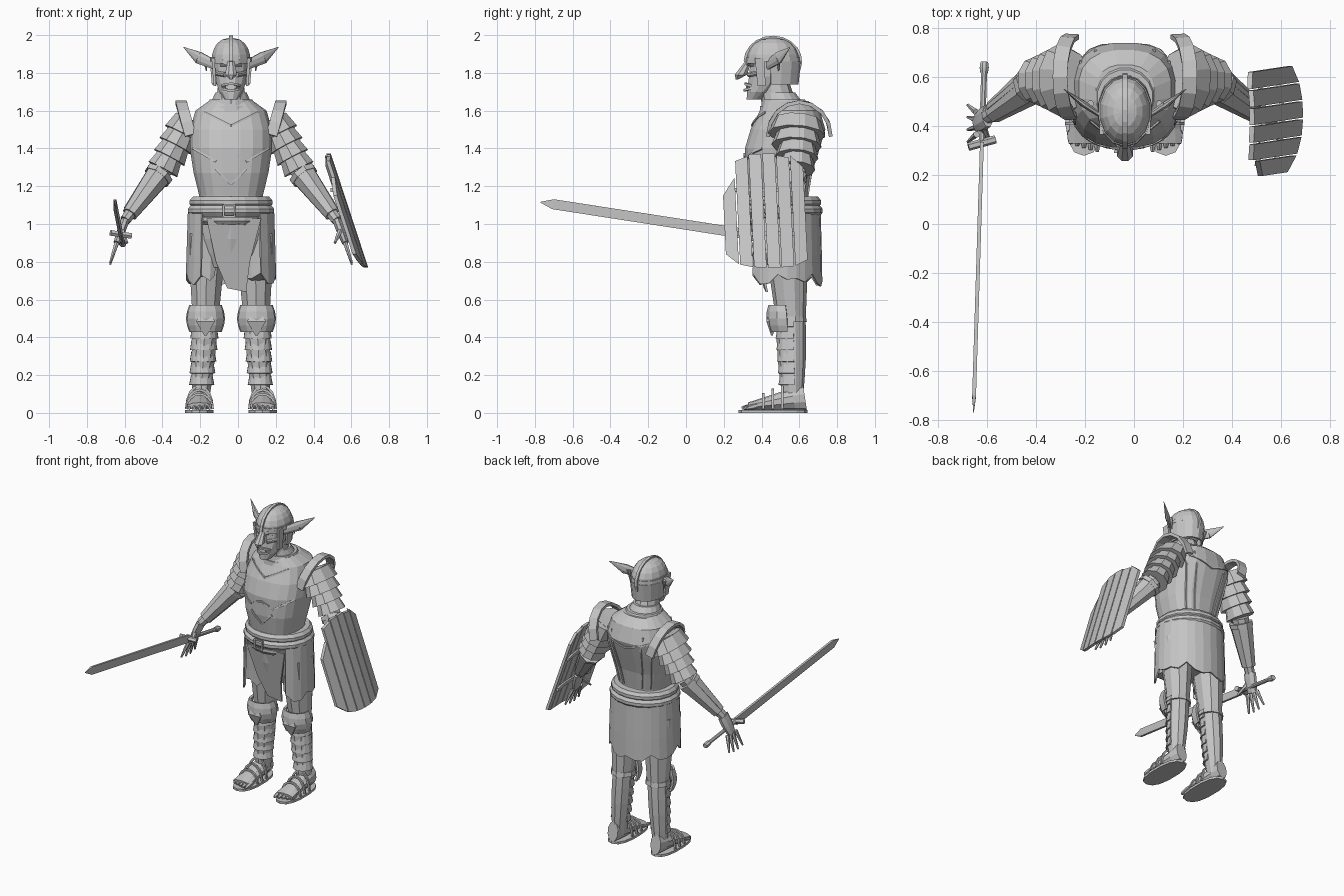
import bpy, bmesh, math, random
from mathutils import Vector

random.seed(4)
if "Cube" in bpy.data.objects:
    bpy.data.objects.remove(bpy.data.objects["Cube"], do_unlink=True)

grey = bpy.data.materials.new("plain grey")
grey.use_nodes = True
grey.diffuse_color = (.55, .55, .55, 1)
grey.node_tree.nodes["Principled BSDF"].inputs["Base Color"].default_value = grey.diffuse_color

BODY_X = -.037           # the body stands slightly off centre
X, Y, Z = Vector((1, 0, 0)), Vector((0, 1, 0)), Vector((0, 0, 1))
SIDES = (("left", 1), ("right", -1))
FRONT_HALF = (-190, 10)
BACK_HALF = (-5, 185)


def build(name, verts, faces, side=1, thick=0):
    mesh = bpy.data.meshes.new(name)
    mesh.from_pydata([(v.x * side + BODY_X, v.y, v.z) for v in verts], [], faces)
    bm = bmesh.new()
    bm.from_mesh(mesh)
    bmesh.ops.recalc_face_normals(bm, faces=bm.faces)
    bm.to_mesh(mesh)
    bm.free()
    mesh.materials.append(grey)
    part = bpy.data.objects.new(name, mesh)
    bpy.context.collection.objects.link(part)
    if thick:
        modifier = part.modifiers.new("thickness", "SOLIDIFY")
        modifier.thickness, modifier.offset = thick, 0


def loft(name, rings, n=8, ref=None, arc=None, power=1, side=1, thick=0, ragged=0):
    """Skin rings of (centre, radius, radius): level, or square to the path if ref is given."""
    first, last = [math.radians(a) for a in (arc or (0, 360))]
    count = n + 1 if arc else n
    end = len(rings) - 1
    verts = []
    for i, (centre, across, along) in enumerate(rings):
        u, v = X, Y
        if ref:
            path = (rings[min(i + 1, end)][0] - rings[max(i - 1, 0)][0]).normalized()
            v = (ref - path * ref.dot(path)).normalized()
            u = v.cross(path)
        for k in range(count):
            angle = first + (last - first) * (k if arc else k + .5) / n
            p, q = [math.copysign(abs(f) ** power, f) for f in (math.cos(angle), math.sin(angle))]
            hem = random.uniform(0, ragged) if i == end else 0
            verts.append(centre + u * p * across + v * q * along - Z * hem)
    faces = [(i * count + k, i * count + (k + 1) % count,
              (i + 1) * count + (k + 1) % count, (i + 1) * count + k)
             for i in range(end) for k in range(n)]
    if not arc:
        faces += [range(count), range(end * count, len(verts))]
    build(name, verts, faces, side, thick)


def toward(a, b, t):
    return a + (b - a) * t


def limb(name, start, end, r_start, r_end, flat=1, swell=0, steps=4, **how):
    start, end = Vector(start), Vector(end)
    rings = []
    for i in range(steps + 1):
        t = i / steps
        r = toward(r_start, r_end, t) + swell * math.sin(math.pi * t)
        rings.append((toward(start, end, t), r, r * flat))
    loft(name, rings, **how)


def sweep(name, points, r, flat=1, ref=Y, n=4, **how):
    loft(name, [(Vector(p), r, r * flat) for p in points], n, ref, **how)


def arch(centre, across, up, turn=180, steps=8):
    angles = [math.radians(turn * i / steps) for i in range(steps + 1)]
    return [Vector(centre) + Vector(across) * math.cos(a) + Vector(up) * math.sin(a) for a in angles]


def prism(name, outline, push, side=1):
    n = len(outline)
    verts = outline + [p + Vector(push) for p in outline]
    walls = [(k, (k + 1) % n, n + (k + 1) % n, n + k) for k in range(n)]
    build(name, verts, [range(n), range(n, n + n)] + walls, side)


# Torso armour: height, depth position, half width, half depth
TORSO = [(1, .5, .18, .17), (1.15, .49, .17, .16), (1.27, .49, .2, .18), (1.4, .51, .22, .2),
         (1.5, .54, .22, .2), (1.6, .55, .19, .16), (1.65, .53, .12, .12)]
loft("cuirass", [(Vector((0, y, z)), rx, ry) for z, y, rx, ry in TORSO], 20, power=.8)


def on_torso(x, z, front):
    low, high = next((a, b) for a, b in zip(TORSO, TORSO[1:]) if a[0] <= z <= b[0])
    t = (z - low[0]) / (high[0] - low[0])
    _, y, rx, ry = [toward(a, b, t) for a, b in zip(low, high)]
    return Vector((x, y - front * ry * max(0, 1 - abs(x / rx) ** 2.5) ** .4, z))


def trim(name, start, end, side, front=1, steps=4):
    spots = [[toward(a, b, i / steps) for a, b in zip(start, end)] for i in range(steps + 1)]
    sweep(name, [on_torso(x, z, front) for x, z in spots], .008, side=side)


for label, side in SIDES:
    trim(label + "_neckline", (0, 1.52), (.14, 1.59), side)
    trim(label + "_belly_lens", (0, 1.37), (.06, 1.35), side)
    trim(label + "_chevron", (0, 1.21), (.08, 1.29), side)
    trim(label + "_belly_edge", (.08, 1.33), (.2, 1.4), side)
    trim(label + "_back_rib", (.07, 1.16), (.12, 1.55), side, front=-1)
    trim(label + "_outer_back_rib", (.12, 1.16), (.18, 1.54), side, front=-1)
    trim(label + "_back_edge", (0, 1.46), (.19, 1.52), side, front=-1)
for i in range(3):
    level, r = Vector((0, .55 - .02 * i, 1.58 + .035 * i)), .165 - .03 * i
    limb(f"gorget_{i}", level, level + Z * .045 - Y * .015, r, r - .02, n=16, steps=1)

# Head
limb("neck", (0, .5, 1.6), (0, .47, 1.75), .09, .07, flat=1.1, n=10)
HEAD = [(1.66, .36, .035, .04), (1.7, .39, .065, .07), (1.78, .44, .09, .11), (1.9, .46, .095, .12)]
loft("head", [(Vector((0, y, z)), rx, ry) for z, y, rx, ry in HEAD], 12)
limb("nose_bridge", (0, .335, 1.87), (0, .29, 1.79), .017, .035, steps=2)
limb("nose_tip", (0, .29, 1.79), (0, .27, 1.765), .034, .007, steps=2)
sweep("upper_lip", arch((0, .35, 1.73), (.045, 0, 0), (0, -.035, .012)), .009, ref=Z)
sweep("lower_lip", arch((0, .35, 1.72), (.045, 0, 0), (0, -.04, -.012)), .009, ref=Z)
for label, side in SIDES:
    sweep(label + "_brow", [(.008, .325, 1.845), (.04, .335, 1.86), (.08, .375, 1.86)], .014, ref=Z, side=side)
    limb(label + "_eye", (.025, .345, 1.84), (.055, .36, 1.84), .008, .008, ref=Z, side=side)
    limb(label + "_cheek", (.03, .33, 1.79), (.085, .4, 1.8), .013, .013, ref=Z, side=side)
    limb(label + "_tusk", (.033, .322, 1.71), (.033, .32, 1.745), .006, .002, side=side)
    limb(label + "_cheek_guard", (.095, .39, 1.88), (.085, .4, 1.73), .012, .01, flat=3, n=4, side=side)
    ear_root, ear_bend, ear_end = [Vector(p) for p in ((.08, .43, 1.84), (.17, .49, 1.88), (.25, .55, 1.935))]
    limb(label + "_ear", ear_root, ear_bend, .01, .014, flat=2.5, ref=Z, side=side)
    limb(label + "_ear_end", ear_bend, ear_end, .014, .001, flat=2.5, ref=Z, side=side)
    limb(label + "_ear_lobe", ear_bend - X * .03, ear_bend - X * .04 - Z * .07, .014, .003, side=side)

# Helmet
BROW_LINE = Vector((0, .46, 1.86))
quarter = [math.radians(a) for a in range(0, 90, 17)]
loft("helmet", [(BROW_LINE + Z * .125 * math.sin(a), .107 * math.cos(a) ** .8, .142 * math.cos(a) ** .8)
                for a in quarter], 14)
limb("helmet_rim", BROW_LINE, BROW_LINE + Z * .025, .112, .11, flat=1.3, n=14, steps=1)
limb("helmet_neck_guard", BROW_LINE, BROW_LINE - Z * .12, .106, .096, flat=1.35, arc=BACK_HALF, thick=.012)
sweep("helmet_crest", arch(BROW_LINE, Y * -.145, Z * .127, turn=220, steps=12), .014, ref=X)

# Belt and cloth
WAIST = Vector((0, .51, 1.07))
for name, lift, r in (("belt", 0, .225), ("upper_belt_roll", .045, .215), ("lower_belt_strap", -.045, .205)):
    limb(name, WAIST + Z * (lift - .03), WAIST + Z * (lift + .03), r - .01, r - .01,
         flat=.92, swell=.02, steps=3, n=18)
limb("hips", (0, .52, .77), WAIST, .14, .2, flat=.85, swell=.02, n=14)
limb("back_skirt", WAIST, WAIST - Z * .32, .225, .235, flat=.88, n=20, arc=(-48, 228), thick=.01, ragged=.08)
flap = [(-.13, 1.03), (-.08, .8), (-.02, .66), (.08, .64), (.1, .8), (.16, 1.03)]
prism("front_flap", [Vector((x, .315 + (1.03 - z) * .26 + x * x, z)) for x, z in flap], Y * .012)
buckle = WAIST - X * .01 - Y * .215
for name, end in (("top", Z), ("bottom", -Z), ("inner", X), ("outer", -X)):
    bar = X if end.z else Z
    sweep(f"buckle_{name}", [buckle + (end - bar) * .03, buckle + (end + bar) * .03], .007)

# Legs
HIP, KNEE, ANKLE = [Vector(p) for p in ((.125, .53, .95), (.135, .555, .5), (.16, .565, .06))]
for label, side in SIDES:
    limb(label + "_thigh", HIP, KNEE, .11, .072, flat=1.1, n=10, side=side)
    limb(label + "_shin", KNEE, ANKLE, .068, .045, flat=1.15, swell=.008, n=10, side=side)
    limb(label + "_thigh_cloth", HIP - Y * .1 + X * .02, HIP - Y * .09 - Z * .2 + X * .03, .08, .07, flat=.3,
         n=7, side=side, ragged=.06)
    for i in range(6):
        t = .2 + i * .14
        spot = toward(ANKLE, KNEE, t)
        limb(f"{label}_greave_{i}", spot, spot + Z * .055, .06 + .014 * t, .048 + .02 * t, flat=1.1,
             steps=1, arc=FRONT_HALF, thick=.01, side=side)
    limb(label + "_knee_band", KNEE - Z * .02, KNEE + Z * .01, .085, .08, n=10, steps=1, side=side)
    limb(label + "_knee_guard", KNEE - Y * .03 - Z * .07, KNEE - Y * .04 + Z * .07, .08, .08, flat=.9,
         swell=.018, n=6, arc=FRONT_HALF, thick=.014, side=side)
    limb(label + "_knee_point", KNEE - Y * .1 - Z * .09, KNEE - Y * .1 + Z * .06, .01, .01, flat=.6,
         swell=.06, steps=2, n=4, side=side)
    # Feet
    middle = Vector((.167, .46, 0))
    loft(label + "_sole", [(middle + Z * h, .077, .182) for h in (0, .016)], 14, power=.8, side=side)
    stations = [i / 5 for i in range(6)]
    loft(label + "_foot", [(middle + Y * (.17 - .3 * t) + Z * (.08 - .045 * t), .04 + .027 * t ** .5, .07 - .05 * t)
                           for t in stations], 10, ref=Z, side=side)
    for i in range(5):
        root = Vector((.113 + .027 * i, .38, .04))
        limb(f"{label}_toe_{i}", root, root - Y * (.085 - .008 * i) - Z * .015, .013, .008, swell=.005,
             n=6, ref=Z, side=side)
    for i in range(3):
        sweep(f"{label}_sandal_strap_{i}", arch(middle + Y * (.05 * i - .05) + Z * .02, X * .07,
                                                Z * (.08 + .022 * i)), .009, side=side)

# Arms
SHOULDER, ELBOW, WRIST, KNUCKLES = [Vector(p) for p in (
    (.22, .59, 1.55), (.36, .58, 1.29), (.56, .44, 1.02), (.605, .41, .9))]
for label, side in SIDES:
    arm = dict(ref=Y, side=side)
    limb(label + "_upper_arm", SHOULDER, ELBOW, .08, .06, flat=1.1, **arm)
    for i in range(4):
        t = i / 3
        spot, r = SHOULDER + Vector((.1, 0, -.185)) * t, .105 - .015 * t
        limb(f"{label}_shoulder_plate_{i}", spot, spot + Vector((.04, -.005, -.075)), r - .02, r,
             flat=1.45 - .35 * t, steps=1, n=10, **arm)
    sweep(label + "_shoulder_fin", arch((.215, .6, 1.47), Y * -.165, (.05, 0, .175)), .014, flat=3, ref=X, side=side)
    limb(label + "_forearm", ELBOW, WRIST, .055, .03, flat=1.1, **arm)
    limb(label + "_vambrace", toward(ELBOW, WRIST, .1), toward(ELBOW, WRIST, .88), .072, .043, flat=1.1, **arm)
    limb(label + "_elbow_cuff", toward(ELBOW, WRIST, .08), toward(ELBOW, WRIST, .16), .08, .078, steps=1, **arm)
    outward = Vector((.04, .02, .035))
    limb(label + "_vambrace_ridge", toward(ELBOW, WRIST, .2) + outward, toward(ELBOW, WRIST, .85) + outward * .7,
         .016, .012, n=4, **arm)
    limb(label + "_palm", WRIST, KNUCKLES, .024, .018, flat=2, swell=.003, **arm)
    for i in range(4):
        spread = 1.5 - i
        root = KNUCKLES + Y * .03 * spread
        limb(f"{label}_finger_{i}", root, root + Vector((.035, .02 * spread, -.12 + .01 * abs(spread))),
             .014, .006, n=6, **arm)
    limb(label + "_thumb", (.58, .4, .97), (.55, .33, .9), .016, .007, n=6, **arm)

# Sword
POINT, HILT = Vector((-.617, -.77, 1.115)), Vector((-.583, .33, .945))
shoulder_of_blade = toward(POINT, HILT, .06)
limb("blade", shoulder_of_blade, HILT, .011, .011, flat=3.4, n=4, ref=Z, steps=1)
limb("blade_point", POINT, shoulder_of_blade, .001, .011, flat=3.4, n=4, ref=Z, steps=1)
guard = Vector((.055, .015, -.008))
limb("sword_guard", HILT - guard, HILT + guard, .017, .017, ref=Y, n=6)
limb("sword_grip", HILT, toward(POINT, HILT, 1.27), .013, .013, ref=Z)
limb("sword_pommel", toward(POINT, HILT, 1.26), toward(POINT, HILT, 1.3), .016, .016, swell=.004, ref=Z)


# Shield of curved planks
def bend(y):
    return (y - .43) / .23


def on_shield(y, z):
    fall = (1.07 - z) / .61
    return Vector((.628 + .2 * fall - .04 * bend(y) ** 2, y + .03 * fall, z))


for i in range(6):
    near = .2 + .073 * i
    edges = (near, near + .066)
    top = 1.28 if i == 0 else 1.38 - random.uniform(0, .02)
    tops = [on_shield(y, top - .13 * bend(y) ** 4) for y in edges]
    bottoms = [on_shield(y, .77 + .07 * bend(y) ** 4) for y in reversed(edges)]
    prism(f"shield_plank_{i}", tops + bottoms, X * -.02)
for label, z in (("lower", .95), ("upper", 1.18)):
    sweep(label + "_shield_brace", [on_shield(.24 + .06 * i, z) - X * .027 for i in range(7)], .014, ref=Z)
